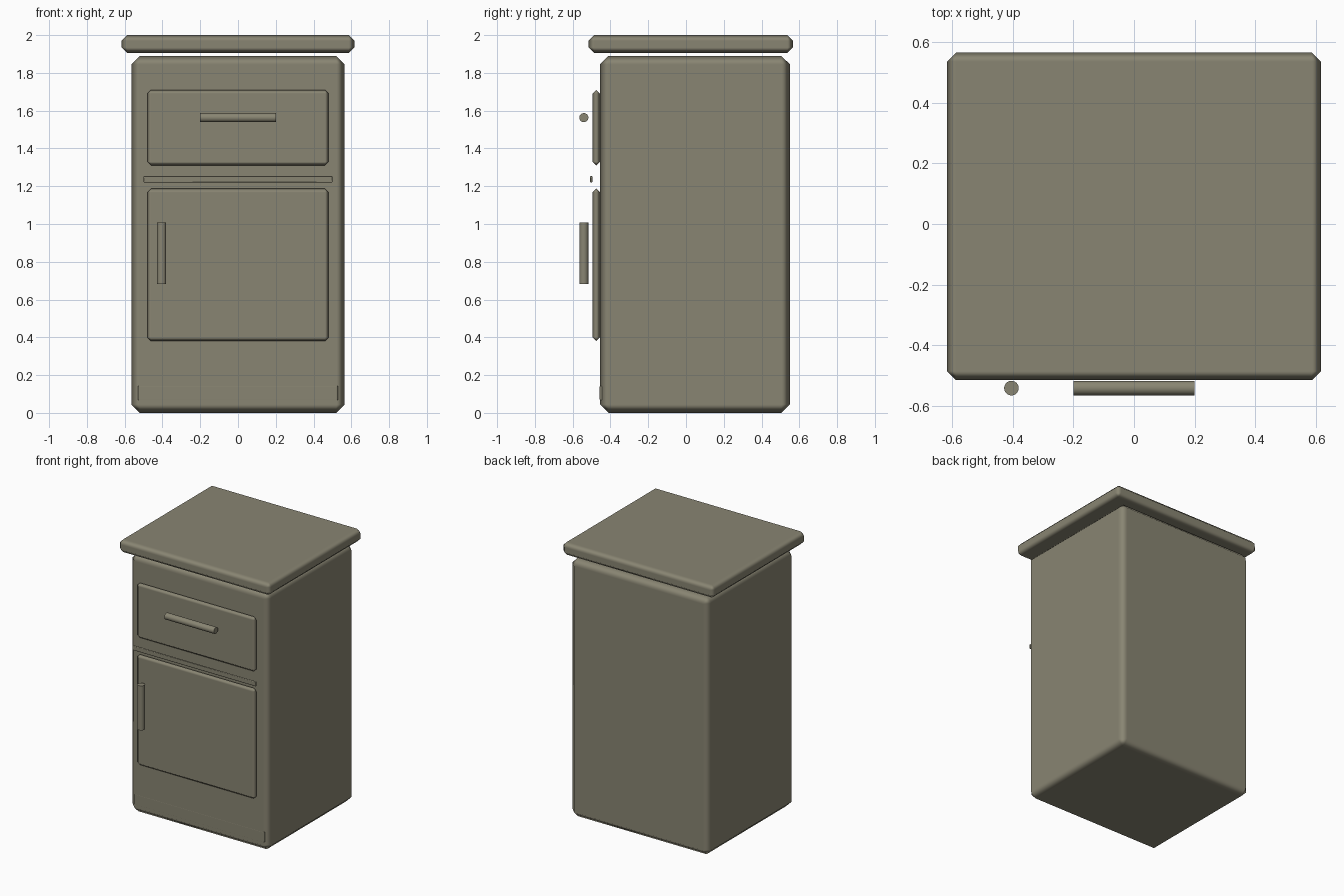
import bpy
from math import pi, radians

old = bpy.data.objects.get("Cube")
if old:
    bpy.data.objects.remove(old, do_unlink=True)

# One painted finish for the whole cabinet
olive = bpy.data.materials.new("olive grey paint")
olive.use_nodes = True
olive.diffuse_color = (0.25, 0.235, 0.17, 1)
bsdf = next(n for n in olive.node_tree.nodes if n.type == 'BSDF_PRINCIPLED')
bsdf.inputs["Base Color"].default_value = olive.diffuse_color
bsdf.inputs["Roughness"].default_value = 0.6


def block(name, half_width, y, z, chamfer):
    """Centred box with chamfered, softly shaded edges; y and z are ranges."""
    bpy.ops.mesh.primitive_cube_add(
        size=1, location=(0, (y[0] + y[1]) / 2, (z[0] + z[1]) / 2))
    ob = bpy.context.object
    ob.name = name
    ob.scale = (2 * half_width, y[1] - y[0], z[1] - z[0])
    bpy.ops.object.transform_apply(location=False, rotation=False, scale=True)
    ob.data.materials.append(olive)
    bpy.ops.object.shade_smooth()
    bevel = ob.modifiers.new("chamfer", 'BEVEL')
    bevel.width = chamfer
    bevel.segments = 1
    bevel.harden_normals = True
    return ob


def bar(name, location, length, rotation=(0, 0, 0)):
    """Round handle bar."""
    bpy.ops.mesh.primitive_cylinder_add(
        vertices=32, radius=0.024, depth=length,
        location=location, rotation=rotation)
    ob = bpy.context.object
    ob.name = name
    ob.data.materials.append(olive)
    bpy.ops.object.shade_smooth_by_angle(angle=radians(40))
    return ob


# Carcass and worktop
block("cabinet_body", 0.565, (-0.455, 0.55), (0, 1.89), 0.045)
block("worktop", 0.616, (-0.515, 0.566), (1.905, 2.0), 0.03)

# Front panels, the trim between them and the flush kick plate
block("drawer_front", 0.48, (-0.495, -0.455), (1.31, 1.71), 0.0195)
block("door_front", 0.48, (-0.495, -0.455), (0.38, 1.187), 0.0195)
block("divider_trim", 0.5, (-0.508, -0.496), (1.22, 1.255), 0.004)
block("kick_plate", 0.53, (-0.457, -0.4), (0.06, 0.15), 0.01)

# Handles
bar("drawer_handle", (0, -0.541, 1.563), 0.4, (0, pi / 2, 0))
bar("door_handle", (-0.404, -0.541, 0.845), 0.325)
